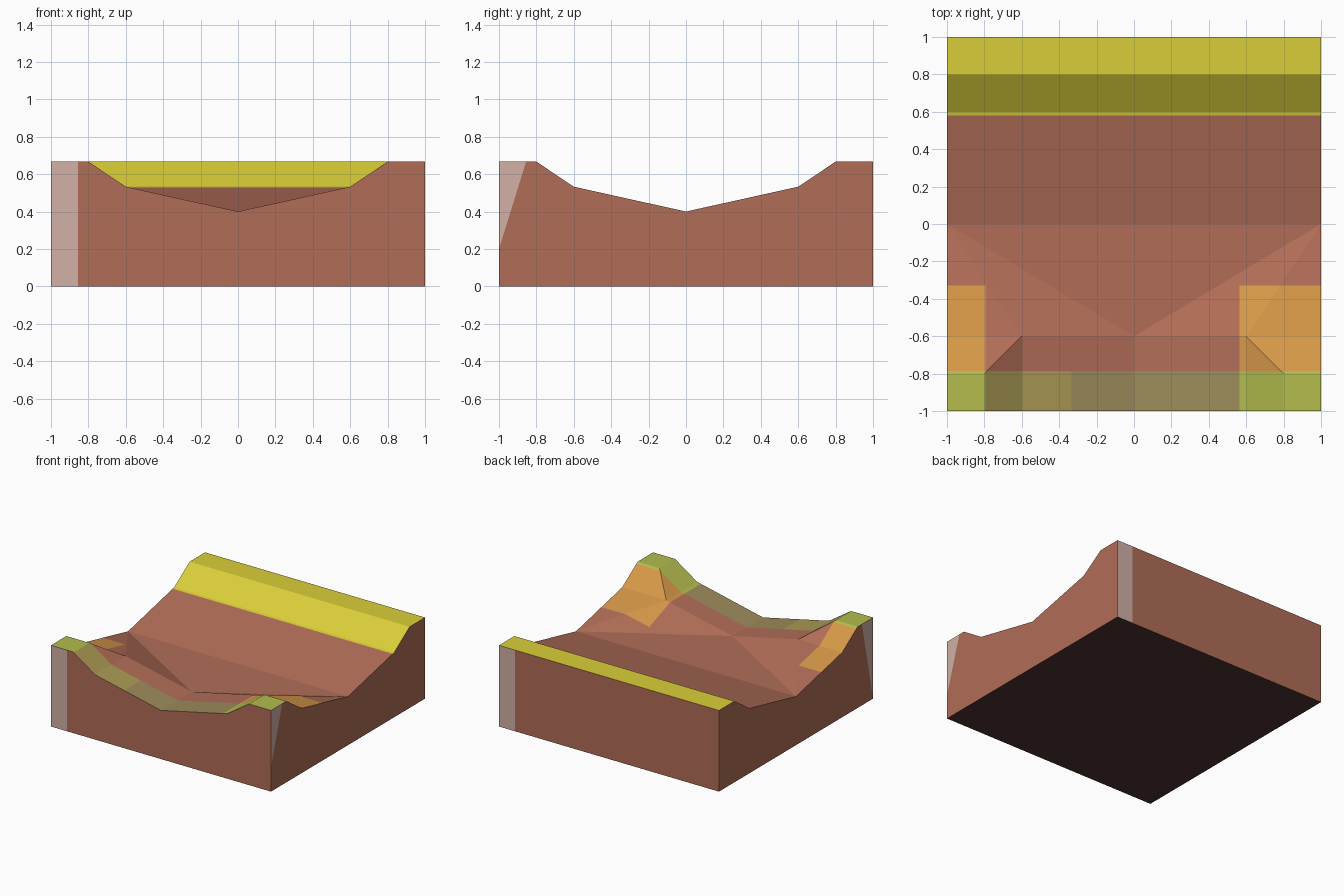
import bpy, bmesh
from mathutils import Vector

if "Cube" in bpy.data.objects:
    bpy.data.objects.remove(bpy.data.objects["Cube"])

TOP = 0.667
PROFILE = [(0, 0.4), (0.6, 0.533), (0.8, TOP), (1, TOP)]


def bank(d):
    """Channel height at distance d from its centre line."""
    d = abs(d)
    for (a, za), (b, zb) in zip(PROFILE, PROFILE[1:]):
        if d <= b:
            return za + (zb - za) * (d - a) / (b - a)
    return TOP


def ground(x, y):
    return bank(y) if y >= 0 else min(bank(x), bank(y))


def srgb(r, g, b):
    lin = [((c / 255 + 0.055) / 1.055) ** 2.4 for c in (r, g, b)]
    return (*lin, 1)


COLOURS = {
    "brown earth": (177, 109, 87),
    "yellow bank": (219, 206, 56),
    "orange patch": (214, 152, 72),
    "green edge": (179, 188, 77),
    "olive edge": (171, 154, 84),
    "brown olive edge": (157, 139, 90),
    "pale corner": (209, 177, 166),
    "dark underside": (80, 50, 50),
}
BROWN, YELLOW, ORANGE, GREEN, OLIVE, DULL, PALE, DARK = range(8)

bm = bmesh.new()


def face(*points):
    bm.faces.new([bm.verts.new((x, y, ground(x, y))) for x, y in points])


# back half: straight channel side
for y0, y1 in ((0, 0.6), (0.6, 0.8), (0.8, 1)):
    face((-1, y0), (1, y0), (1, y1), (-1, y1))

# flat floor at the junction
face((-1, 0), (0, -0.6), (1, 0))

# front half: side channel between two raised corners
for s in (-1, 1):
    a, b = 0.6 * s, 0.8 * s
    face((s, 0), (0, -0.6), (a, -0.6))
    face((s, 0), (a, -0.6), (s, -0.6))
    face((0, -0.6), (0, -1), (a, -1), (a, -0.6))
    face((a, -0.6), (a, -1), (b, -1), (b, -0.8))
    face((a, -0.6), (b, -0.8), (s, -0.8), (s, -0.6))
    face((b, -0.8), (b, -1), (s, -1), (s, -0.8))
bmesh.ops.remove_doubles(bm, verts=bm.verts[:], dist=1e-4)


def cut(co, no, rule):
    faces = [f for f in bm.faces if rule(f.calc_center_median())]
    edges = {e for f in faces for e in f.edges}
    verts = {v for f in faces for v in f.verts}
    bmesh.ops.bisect_plane(bm, geom=faces + list(edges) + list(verts), dist=1e-4,
                           plane_co=co, plane_no=no)


# cut the colour borders into the ground
for y in (0.58, -0.33, -0.785):
    cut((0, y, 0), (0, 1, 0), lambda c: True)
for x in (-0.793, 0.565):
    cut((x, 0, 0), (1, 0, 0), lambda c: c.y < -0.33)
cut((-0.335, 0, 0), (1, 0, 0), lambda c: c.y < -0.785)

for f in bm.faces:
    c = f.calc_center_median()
    corner = c.x < -0.793 or c.x > 0.565
    if c.y > 0.58:
        f.material_index = YELLOW
    elif c.y < -0.785:
        f.material_index = GREEN if corner else OLIVE if c.x < -0.335 else DULL
    elif c.y < -0.33 and corner:
        f.material_index = ORANGE

# side walls and underside
rim = [e for e in bm.edges if e.is_boundary]
new = bmesh.ops.extrude_edge_only(bm, edges=rim)["geom"]
for g in new:
    if isinstance(g, bmesh.types.BMVert):
        g.co.z = 0
    elif isinstance(g, bmesh.types.BMFace):
        g.material_index = BROWN
bmesh.ops.holes_fill(bm, edges=[e for e in bm.edges if e.is_boundary], sides=0)
for f in bm.faces:
    if all(v.co.z < 1e-4 for v in f.verts):
        f.material_index = DARK
bmesh.ops.recalc_face_normals(bm, faces=bm.faces[:])

# pale corner strips: wall rule, point on the border, direction into the strip
STRIPS = [
    (lambda c: c.y < -0.999, (-0.855, 0, 0), (-1, 0, 0)),
    (lambda c: c.y > 0.999, (0.855, 0, 0), (1, 0, 0)),
    (lambda c: c.x > 0.999, (0, -0.855, TOP), (0, -(TOP - 0.2), 0.145)),
    (lambda c: c.x < -0.999, (0, -0.855, TOP), (0, -TOP, 0.145)),
]
for wall, co, no in STRIPS:
    cut(co, no, wall)
    for f in bm.faces:
        c = f.calc_center_median()
        if wall(c) and (c - Vector(co)).dot(Vector(no)) > 1e-4:
            f.material_index = PALE

mesh = bpy.data.meshes.new("channel_tile")
bm.to_mesh(mesh)
bm.free()
for name, rgb in COLOURS.items():
    mat = bpy.data.materials.new(name)
    mat.diffuse_color = srgb(*rgb)
    mat.use_nodes = True
    mat.node_tree.nodes["Principled BSDF"].inputs["Base Color"].default_value = mat.diffuse_color
    mesh.materials.append(mat)
bpy.context.collection.objects.link(bpy.data.objects.new("channel_tile", mesh))
